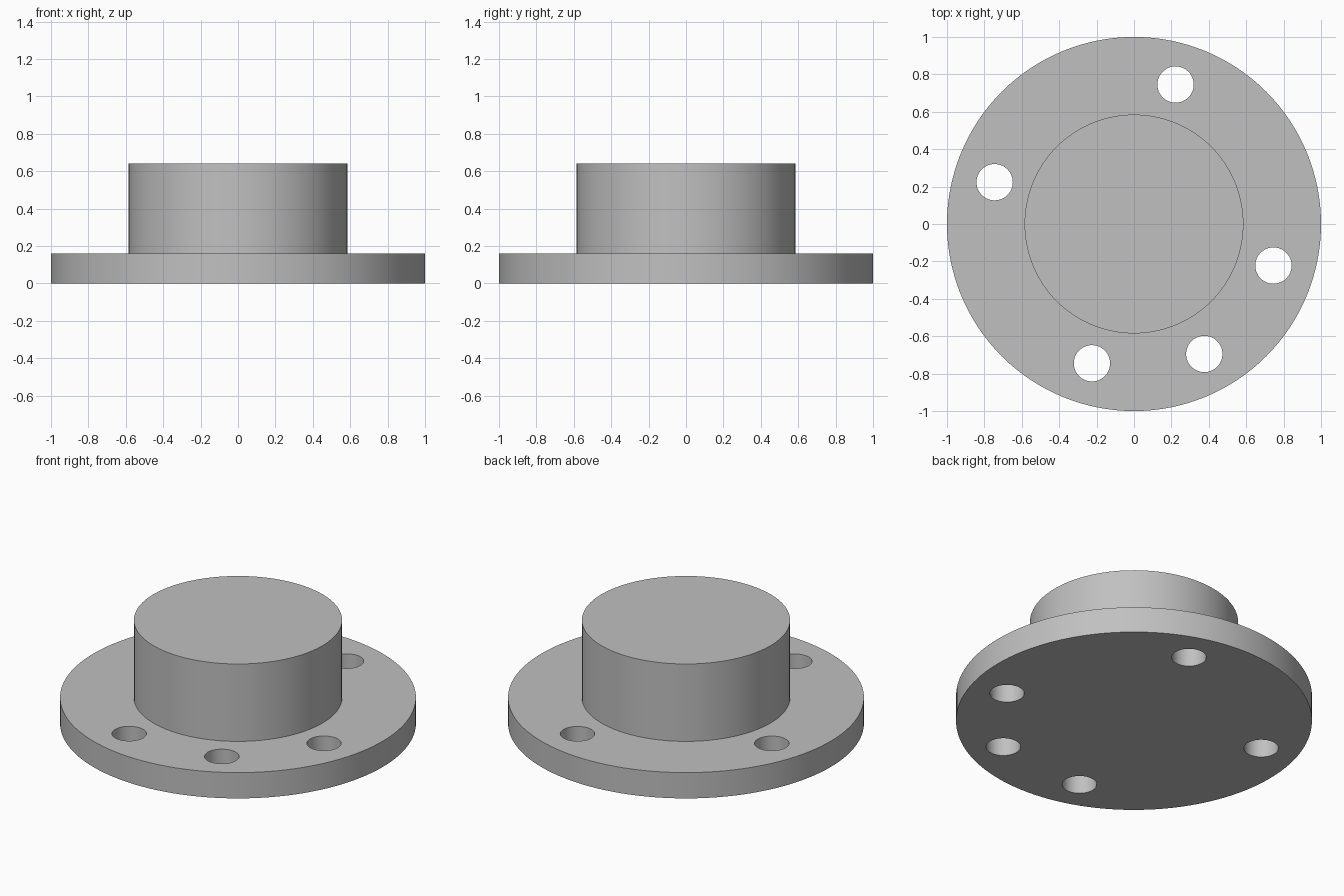
import bpy
import math

cube = bpy.data.objects.get("Cube")
if cube:
    bpy.data.objects.remove(cube, do_unlink=True)

FLANGE_TOP = 0.16
HUB_TOP = 0.64

grey = bpy.data.materials.new("plain_grey")
grey.use_nodes = True
colour = (0.53, 0.53, 0.53, 1)
grey.diffuse_color = colour
grey.node_tree.nodes["Principled BSDF"].inputs["Base Color"].default_value = colour


def cylinder(name, radius, bottom, top, x=0, y=0, sides=128):
    bpy.ops.mesh.primitive_cylinder_add(
        vertices=sides, radius=radius, depth=top - bottom,
        location=(x, y, (bottom + top) / 2))
    obj = bpy.context.object
    obj.name = obj.data.name = name
    obj.data.materials.append(grey)
    return obj


def select_only(obj):
    bpy.ops.object.select_all(action="DESELECT")
    obj.select_set(True)
    bpy.context.view_layer.objects.active = obj


# Round base flange and the solid hub standing on it
flange = cylinder("flange", 1, 0, FLANGE_TOP)
hub = cylinder("hub", 0.585, FLANGE_TOP / 2, HUB_TOP)

# Bolt holes: angle in degrees and distance from the centre
bolt_holes = [(73.4, 0.778), (163.3, 0.778), (-16.6, 0.778),
              (-61.6, 0.79), (-106.8, 0.778)]
for angle, distance in bolt_holes:
    a = math.radians(angle)
    cutter = cylinder("hole_cutter", 0.097, -0.1, FLANGE_TOP + 0.1,
                      distance * math.cos(a), distance * math.sin(a), 64)
    cutter.hide_render = True
    select_only(flange)
    cut = flange.modifiers.new("bolt_hole", "BOOLEAN")
    cut.operation = "DIFFERENCE"
    cut.solver = "EXACT"
    cut.object = cutter
    bpy.ops.object.modifier_apply(modifier=cut.name)
    bpy.data.objects.remove(cutter, do_unlink=True)

# Smooth round walls with crisp rims
for part in (flange, hub):
    select_only(part)
    bpy.ops.object.shade_smooth_by_angle(angle=math.radians(30))
